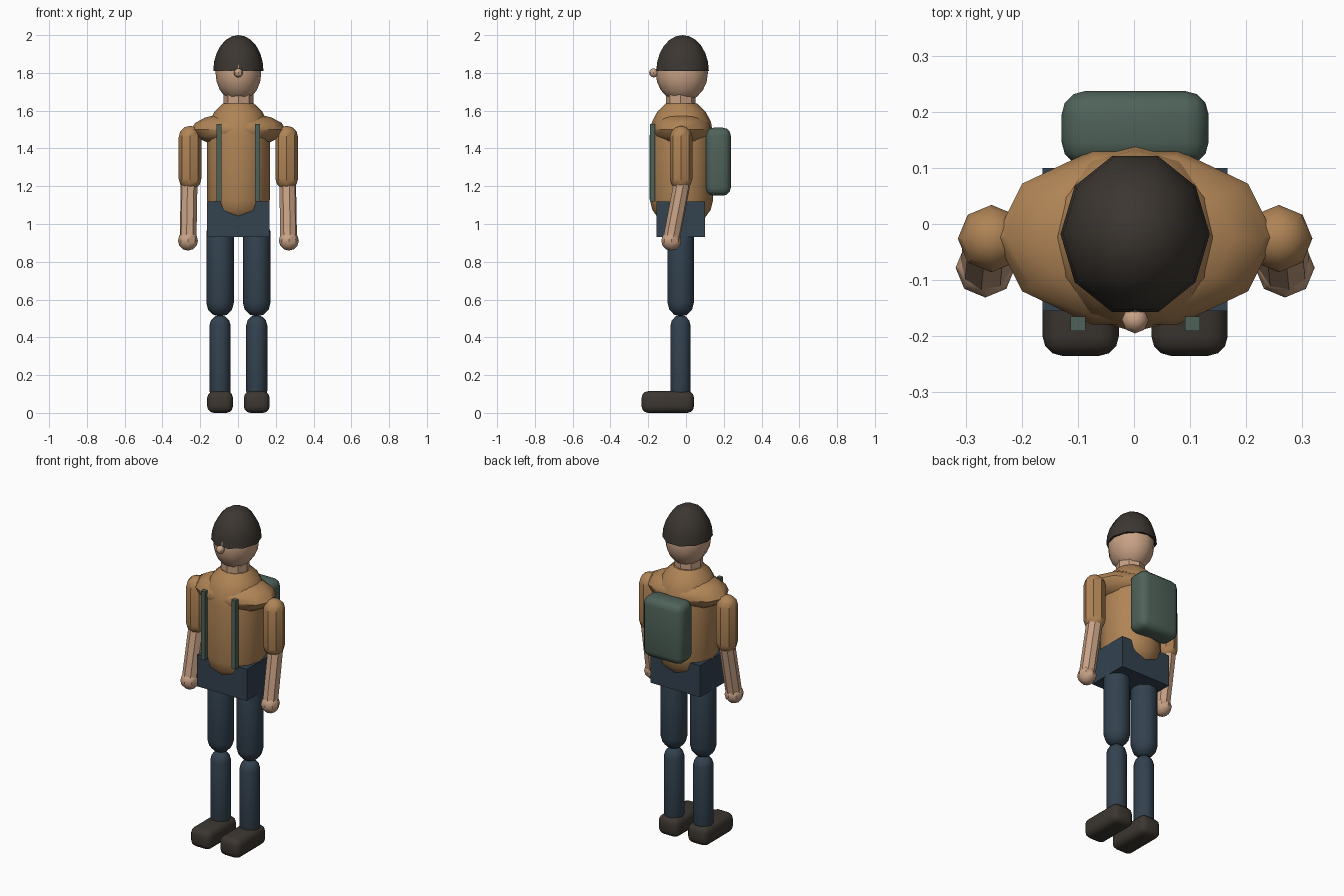
import bpy, bmesh, math
from mathutils import Vector

if "Cube" in bpy.data.objects:
    bpy.data.objects.remove(bpy.data.objects["Cube"])


def material(name, r, g, b):
    m = bpy.data.materials.new(name)
    m.diffuse_color = (r, g, b, 1)
    m.use_nodes = True
    m.node_tree.nodes["Principled BSDF"].inputs["Base Color"].default_value = m.diffuse_color
    return m


TAN = material("tan jacket", .43, .23, .092)
SKIN = material("skin", .58, .36, .235)
NAVY = material("navy trousers", .033, .054, .078)
DARK = material("dark brown", .045, .037, .030)
GREEN = material("pack green", .078, .123, .100)


def finish(name, bm, mat, smooth=40):
    bmesh.ops.recalc_face_normals(bm, faces=bm.faces)
    me = bpy.data.meshes.new(name)
    bm.to_mesh(me)
    bm.free()
    me.materials.append(mat)
    ob = bpy.data.objects.new(name, me)
    bpy.context.collection.objects.link(ob)
    if smooth:
        bpy.ops.object.select_all(action='DESELECT')
        ob.select_set(True)
        bpy.context.view_layer.objects.active = ob
        bpy.ops.object.shade_smooth_by_angle(angle=math.radians(smooth))
    return ob


def lathe(name, mat, profile, n, loc=(0, 0, 0), scale=(1, 1), axis=None, smooth=40):
    """Stack n-sided rings of (radius, height); optional axis tilts the stack."""
    bm = bmesh.new()
    rings = []
    for r, z in profile:
        rings.append([bm.verts.new((r * scale[0] * math.cos(i * math.tau / n),
                                    r * scale[1] * math.sin(i * math.tau / n), z))
                      for i in range(n)])
    for a, b in zip(rings, rings[1:]):
        for i in range(n):
            j = (i + 1) % n
            bm.faces.new((a[i], a[j], b[j], b[i]))
    bm.faces.new(rings[0])
    bm.faces.new(rings[-1])
    bmesh.ops.remove_doubles(bm, verts=bm.verts, dist=1e-5)
    ob = finish(name, bm, mat, smooth)
    ob.location = loc
    if axis is not None:
        ob.rotation_euler = Vector((0, 0, 1)).rotation_difference(axis).to_euler()
    return ob


def arc(r, rz, start, end, steps, z=0):
    """Ellipse points between two elevations in degrees."""
    pts = []
    for i in range(steps + 1):
        t = math.radians(start + (end - start) * i / steps)
        pts.append((max(r * math.cos(t), 0), z + rz * math.sin(t)))
    return pts


def ellipsoid(name, mat, loc, size, n, rows=8):
    rx, ry, rz = size
    return lathe(name, mat, arc(1, rz, -90, 90, rows), n, loc, (rx, ry))


def capsule(name, mat, x, y, z0, z1, r, n=8):
    prof = arc(r, r, -90, 0, 3, z0 + r) + arc(r, r, 0, 90, 3, z1 - r)
    return lathe(name, mat, prof, n, (x, y, 0))


def box(name, mat, lo, hi, bevel=0):
    bm = bmesh.new()
    bmesh.ops.create_cube(bm, size=1)
    for v in bm.verts:
        v.co = [(a + b) / 2 + c * (b - a) for a, b, c in zip(lo, hi, v.co)]
    if bevel:
        bmesh.ops.bevel(bm, geom=bm.edges[:], offset=bevel, segments=3,
                        profile=.5, affect='EDGES')
    return finish(name, bm, mat, 40 if bevel else 0)


CX = .002   # body centre line
CY = -.024

# Head, nose, cap and neck
ellipsoid("head", SKIN, (CX, -.022, 1.80), (.121, .138, .155), 12, 10)
ellipsoid("nose", SKIN, (CX, -.171, 1.80), (.024, .024, .024), 8, 6)
lathe("cap", DARK, arc(1, .19, 0, 90, 6), 10, (CX, -.018, 1.81), (.133, .146))
lathe("neck", SKIN, [(.079, 1.58), (.079, 1.685)], 8, (CX, -.028, 0))

# Torso with tapered neckline, and the wide shoulder mass
torso = [(.45, 1.00), (.75, 1.035), (.92, 1.075), (1, 1.13), (1, 1.47),
         (.93, 1.54), (.76, 1.595), (.5, 1.637)]
lathe("torso", TAN, torso, 12, (CX, CY, 0), (.167, .168))
ellipsoid("shoulders", TAN, (CX, CY, 1.50), (.249, .163, .09), 10, 8)

# Hips
box("hips", NAVY, (CX - .165, -.155, .93), (CX + .165, .10, 1.12))

# Backpack
box("backpack", GREEN, (CX - .131, .104, 1.15), (CX + .131, .237, 1.51), .042)

for side, s in (("left", -1), ("right", 1)):
    # Pack straps
    x = CX + s * .102
    box(side + "_strap", GREEN, (x - .0135, -.191, 1.12), (x + .0135, -.165, 1.53))

    # Arm: sleeve, forearm, hand
    capsule(side + "_upper_arm", TAN, CX + s * .256, -.026, 1.18, 1.52, .060)
    top = Vector((CX + s * .261, -.022, 1.21))
    wrist = Vector((CX + s * .266, -.075, .93))
    d = wrist - top
    lathe(side + "_forearm", SKIN, [(.045, 0), (.045, d.length)], 8, top, axis=d)
    ellipsoid(side + "_hand", SKIN, (CX + s * .267, -.078, .912), (.053, .053, .053), 8, 6)

    # Leg: thigh, shin, shoe
    capsule(side + "_thigh", NAVY, CX + s * .097, -.028, .51, 1.03, .073, 10)
    capsule(side + "_shin", NAVY, CX + s * .097, -.029, .06, .518, .056, 10)
    x = CX + s * .097
    box(side + "_shoe", DARK, (x - .068, -.235, 0), (x + .068, .042, .115), .035)
